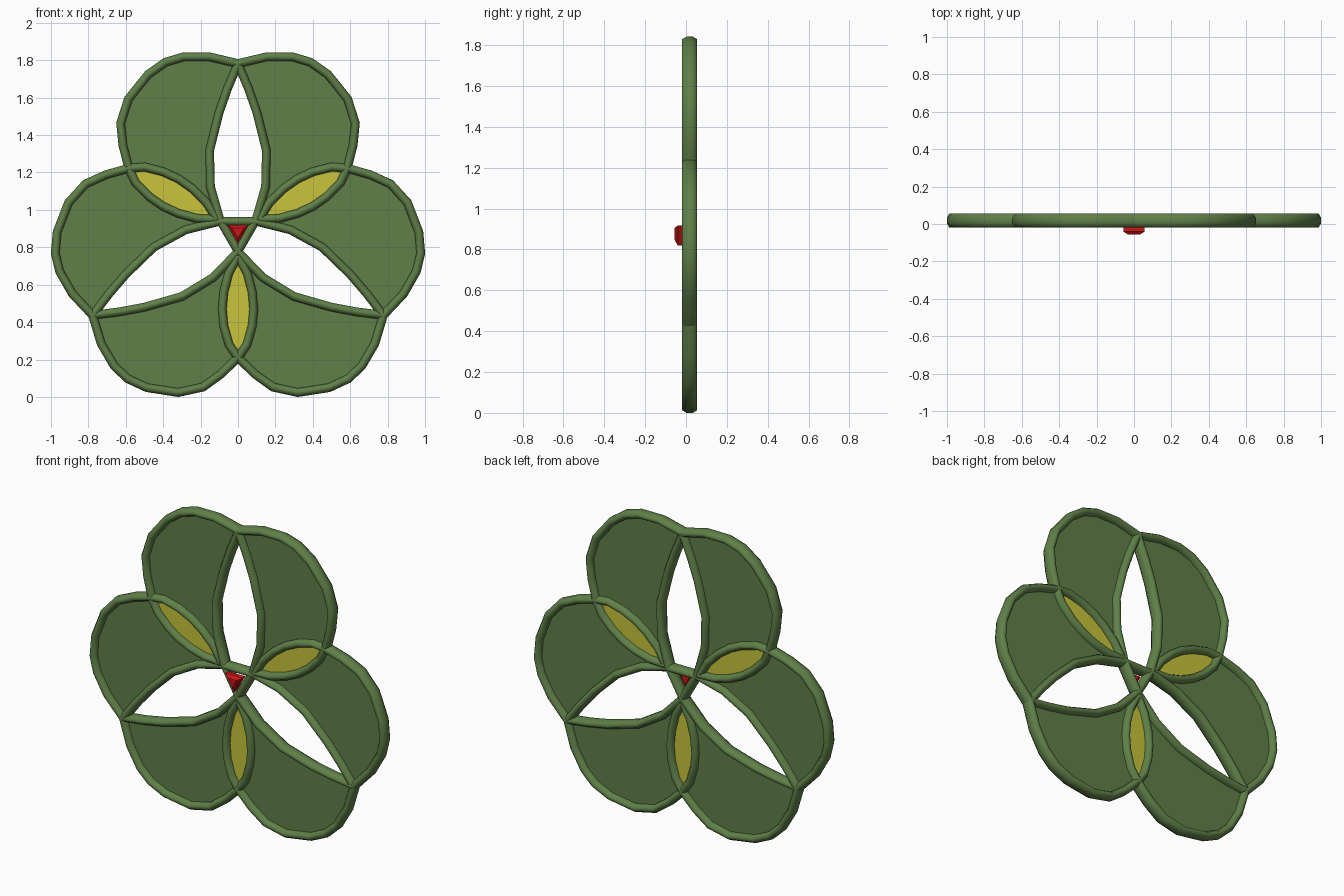
import bpy, bmesh, math
from mathutils import Vector

if "Cube" in bpy.data.objects:
    bpy.data.objects.remove(bpy.data.objects["Cube"])

CZ = 0.885          # centre height of the three-fold pattern
YC = 0.018          # middle plane of the frame
W, D = 0.023, 0.037  # half width and half depth of the rim tube


def material(name, col):
    m = bpy.data.materials.new(name)
    m.diffuse_color = (*col, 1)
    m.use_nodes = True
    m.node_tree.nodes["Principled BSDF"].inputs["Base Color"].default_value = m.diffuse_color
    return m


GREEN = material("leaf green", (0.115, 0.215, 0.065))
YELLOW = material("yellow", (0.58, 0.55, 0.045))
RED = material("red", (0.62, 0.008, 0.008))


def rot(pts, k):
    a = math.radians(120 * k)
    return [(x * math.cos(a) - (z - CZ) * math.sin(a),
             CZ + x * math.sin(a) + (z - CZ) * math.cos(a)) for x, z in pts]


def mirror(pts):
    return [(-x, z) for x, z in pts]


def reflect(pts):
    # mirror across the axis that runs to the lower right tip
    a = math.radians(-60)
    return [(x * math.cos(a) + (z - CZ) * math.sin(a),
             CZ + x * math.sin(a) - (z - CZ) * math.cos(a)) for x, z in pts]


def finish(bm, name, mat, smooth=False):
    bmesh.ops.recalc_face_normals(bm, faces=bm.faces)
    me = bpy.data.meshes.new(name)
    bm.to_mesh(me)
    bm.free()
    me.materials.append(mat)
    for p in me.polygons:
        p.use_smooth = smooth and len(p.vertices) == 4
    ob = bpy.data.objects.new(name, me)
    bpy.context.collection.objects.link(ob)


def stack(name, rings, mat, smooth=False):
    # skin a list of vertex rings and cap both ends
    bm = bmesh.new()
    rs = [[bm.verts.new(p) for p in r] for r in rings]
    n = len(rs[0])
    for a, b in zip(rs, rs[1:]):
        for i in range(n):
            j = (i + 1) % n
            bm.faces.new((a[i], a[j], b[j], b[i]))
    bm.faces.new(rs[0])
    bm.faces.new(rs[-1])
    finish(bm, name, mat, smooth)


def plate(name, pts, mat, half):
    stack(name, [[(x, y, z) for x, z in pts] for y in (YC - half, YC + half)], mat)


def tube(name, pts):
    # oval tube along a flat path with mitred joints
    v = [Vector(p) for p in pts]
    rings = []
    for i, p in enumerate(v):
        d0 = (p - v[max(i - 1, 0)]).normalized()
        d1 = (v[min(i + 1, len(v) - 1)] - p).normalized()
        t = (d0 + d1).normalized()
        n = Vector((-t.y, t.x))
        k = 1 / max(t.dot(d1 if d1.length else d0), 0.7)
        ring = []
        for s in range(8):
            a = math.tau * (s + 0.5) / 8
            w, d = W * 1.08 * k * math.cos(a), D * 1.08 * math.sin(a)
            ring.append((p.x + n.x * w, YC + d, p.y + n.y * w))
        rings.append(ring)
    stack(name, rings, GREEN, True)


# Profiles of one lower right petal and one long arc (x, z)
outer = [(0.777, 0.435), (0.732, 0.285), (0.662, 0.165), (0.59, 0.097), (0.487, 0.049),
         (0.32, 0.023), (0.187, 0.052), (0.09, 0.122), (0, 0.21)]
lens = [(0.048, 0.28), (0.076, 0.38), (0.084, 0.47), (0.076, 0.56), (0.05, 0.66)]
lens_top = [(0, 0.755)]
half_arc = [(0.777, 0.435), (0.69, 0.55), (0.6, 0.655), (0.45, 0.80), (0.28, 0.893), (0.1, 0.938)]

for k in range(3):
    # long arcs crossing near the centre
    tube(f"long_arc_rim_{k}", rot(half_arc + mirror(half_arc)[::-1], k))
    # yellow lens between two petals
    plate(f"yellow_lens_{k}", rot([(0, 0.21)] + lens + lens_top + mirror(lens)[::-1], k),
          YELLOW, 0.006)
    # pair of petals: rim and panel
    rim = outer + mirror(lens) + lens_top
    panel = outer + lens + lens_top + reflect(half_arc[1:])[::-1]
    for side, f in (("right", lambda p: p), ("left", mirror)):
        tube(f"petal_rim_{side}_{k}", rot(f(rim), k))
        plate(f"petal_panel_{side}_{k}", rot(f(panel), k), GREEN, 0.006)

# Red bevelled triangular gem at the centre
gem = []
for y, r in ((-0.057, 0.036), (-0.04, 0.066), (-0.012, 0.066), (0.01, 0.036)):
    gem.append([(r * math.cos(math.radians(a)), y, CZ + r * math.sin(math.radians(a)))
                for a in (-90, 30, 150)])
stack("centre_gem", gem, RED)
